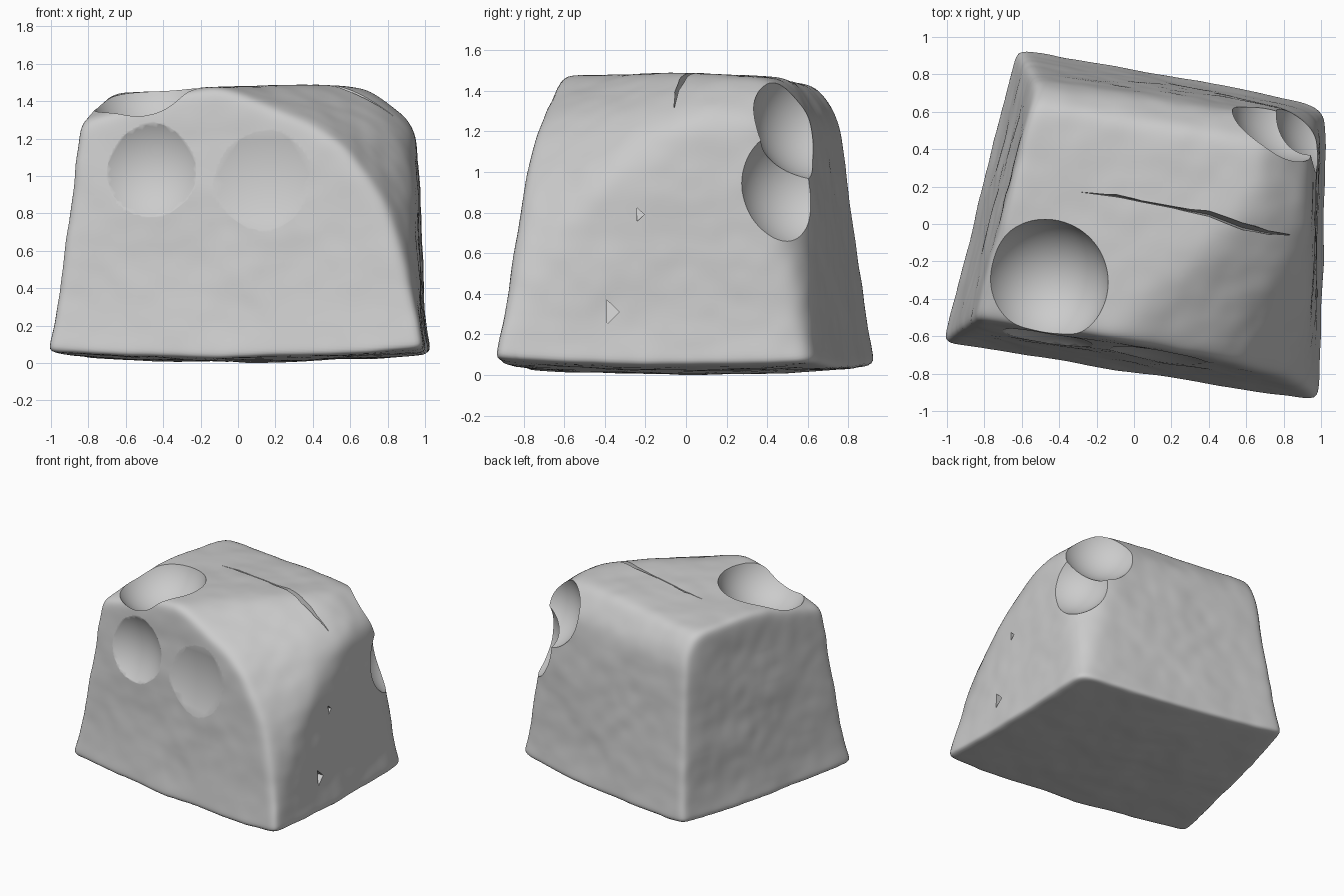
import bpy, bmesh, math
from mathutils import Vector, noise

if "Cube" in bpy.data.objects:
    bpy.data.objects.remove(bpy.data.objects["Cube"], do_unlink=True)

stone = bpy.data.materials.new("pale_grey_stone")
stone.use_nodes = True
GREY = (0.6, 0.6, 0.6, 1)
stone.diffuse_color = GREY
stone.node_tree.nodes["Principled BSDF"].inputs["Base Color"].default_value = GREY

CENTRE = Vector((0, 0, 0.7))


def plane(*points):
    """Normal through three points, scaled so that n . p = 1 on the plane."""
    a, b, c = (Vector(p) - CENTRE for p in points)
    n = (b - a).cross(c - a).normalized()
    return n / n.dot(a)


# Corners of the base, and the planes that bound the block
A, B, C, D = (-1.0, -0.62, 0), (0.97, -0.93, 0), (1.01, 0.62, 0), (-0.61, 0.93, 0)
C_TOP = (0.97, 0.575, 1.2)
walls = [
    plane(A, D, (-0.86, -0.56, 1.35)),                                   # left
    plane(A, B, (0.2, -0.68, 1.35)),                                     # front
    plane(B, C, (0.97, 0.4, 1.1)),                                       # right
    plane(C, D, C_TOP),                                                  # back, in two facets
    plane(C_TOP, D, (-0.5, 0.77, 1.2)),
    plane((0.98, 0.62, 0), (0.98, 0.53, 0.45), (0.88, 0.63, 0.45)),      # worn back right edge
    plane((0, -0.3, 1.48), (0.6, 0.2, 1.48), (-0.65, 0.7, 1.42)),        # top
    plane((-0.83, -0.5, 1.29), (-0.2, -0.6, 1.49), (-0.75, 0.1, 1.43)),  # worn left corner
    plane((-0.6, 0.79, 1.15), (-0.46, 0.76, 1.42), (-0.7, 0.69, 1.15)),  # worn back left corner
    plane((-0.1, -0.55, 1.5), (0.45, -0.77, 1.23), (0.8, 0.1, 1.43)),    # worn right corner
    plane((0.46, -0.78, 1.23), (0.78, -0.83, 0.88), (0.96, -0.36, 1.03)),
    plane((0.78, -0.83, 0.86), (0.97, -0.89, 0.25), (0.97, -0.35, 1.0)),
    plane((0.72, 0, 1.46), (0.93, 0, 1.28), (0.72, 0.4, 1.45)),          # worn top edges
    plane((-0.5, 0.64, 1.43), (-0.5, 0.75, 1.29), (0.4, 0.49, 1.45)),
]
floor = plane((0, 0, 0), (1, 0, 0), (0, 1, 0))


def reach(d):
    """Distance to the softly rounded block along direction d."""
    soft = sum(max(0, n.dot(d)) ** 32 for n in walls) ** (1 / 32)
    return (soft ** 44 + max(0, floor.dot(d)) ** 44) ** (-1 / 44)


def make_object(name, bm):
    bmesh.ops.recalc_face_normals(bm, faces=bm.faces)
    mesh = bpy.data.meshes.new(name)
    bm.to_mesh(mesh)
    bm.free()
    mesh.materials.append(stone)
    ob = bpy.data.objects.new(name, mesh)
    bpy.context.collection.objects.link(ob)
    return ob


# Block: a gridded cube pushed out to the walls, with a flared foot,
# a slightly domed underside and gentle unevenness
bm = bmesh.new()
bmesh.ops.create_cube(bm, size=2)
bmesh.ops.subdivide_edges(bm, edges=bm.edges, cuts=84, use_grid_fill=True)
for v in bm.verts:
    d = Vector((v.co.x, v.co.y * 0.85, v.co.z * 0.75)).normalized()
    p = CENTRE + d * reach(d)
    p += d * (0.012 * noise.noise(p * 3) + 0.004 * noise.noise(p * 8))
    flare = 1 + 0.03 * max(0, 1 - p.z / 0.4) ** 2
    dome = 0.04 * (p.x ** 2 + p.y ** 2) * max(0, 1 - p.z / 0.8)
    v.co = (p.x * flare, p.y * flare, p.z + dome)
lowest = min(v.co.z for v in bm.verts)
bmesh.ops.translate(bm, verts=bm.verts, vec=(0, 0, -lowest))
rock = make_object("stone_block", bm)


def carve(cutter):
    mod = rock.modifiers.new(cutter.name, "BOOLEAN")
    mod.operation = "DIFFERENCE"
    mod.solver = "EXACT"
    mod.object = cutter
    cutter.hide_render = True
    bpy.context.view_layer.objects.active = rock
    bpy.ops.object.modifier_apply(modifier=mod.name)
    bpy.data.objects.remove(cutter, do_unlink=True)


# Scooped hollows: top, two shallow front dishes, two on the back corner
hollows = {
    "top_hollow": ((-0.48, -0.31, 1.55), 0.35),
    "front_left_dish": ((-0.52, -0.98, 1.07), 0.45),
    "front_middle_dish": ((0.0, -1.55, 1.07), 0.9),
    "corner_upper_hollow": ((0.85, 0.66, 1.28), 0.33),
    "corner_lower_hollow": ((1.1, 0.59, 0.95), 0.34),
}
for name, (centre, radius) in hollows.items():
    bm = bmesh.new()
    bmesh.ops.create_icosphere(bm, subdivisions=5, radius=radius)
    bmesh.ops.translate(bm, verts=bm.verts, vec=centre)
    carve(make_object(name, bm))

# Crack: a thin V-shaped blade following a wandering path across the top
path = [(-0.28, 0.17, 1.45, 0.004), (-0.1, 0.15, 1.41, 0.014), (0.04, 0.12, 1.43, 0.008),
        (0.2, 0.09, 1.42, 0.008), (0.4, 0.05, 1.37, 0.018), (0.58, -0.02, 1.32, 0.022),
        (0.72, -0.05, 1.28, 0.016), (0.84, -0.06, 1.29, 0.004)]
bm = bmesh.new()
rings = [[bm.verts.new(c) for c in ((x, y, z), (x, y - w, 1.6), (x, y + w * 2.2, 1.6))]
         for x, y, z, w in path]
for r, s in zip(rings, rings[1:]):
    for i in range(3):
        j = (i + 1) % 3
        bm.faces.new((r[i], r[j], s[j], s[i]))
bm.faces.new(rings[0])
bm.faces.new(rings[-1])
carve(make_object("top_crack", bm))

# Small chips in the right-hand wall
for name, y, z, size in (("lower_chip", -0.37, 0.31, 0.07), ("upper_chip", -0.23, 0.79, 0.04)):
    bm = bmesh.new()
    bmesh.ops.create_cone(bm, segments=3, radius1=size, radius2=size, depth=0.1, cap_ends=True)
    for v in bm.verts:
        v.co = Vector((0.98 + v.co.z + v.co.x * 0.8, y + v.co.y * 0.6, z - v.co.x))
    carve(make_object(name, bm))

bpy.ops.object.select_all(action="DESELECT")
rock.select_set(True)
bpy.context.view_layer.objects.active = rock
bpy.ops.object.shade_smooth_by_angle(angle=math.radians(40))
